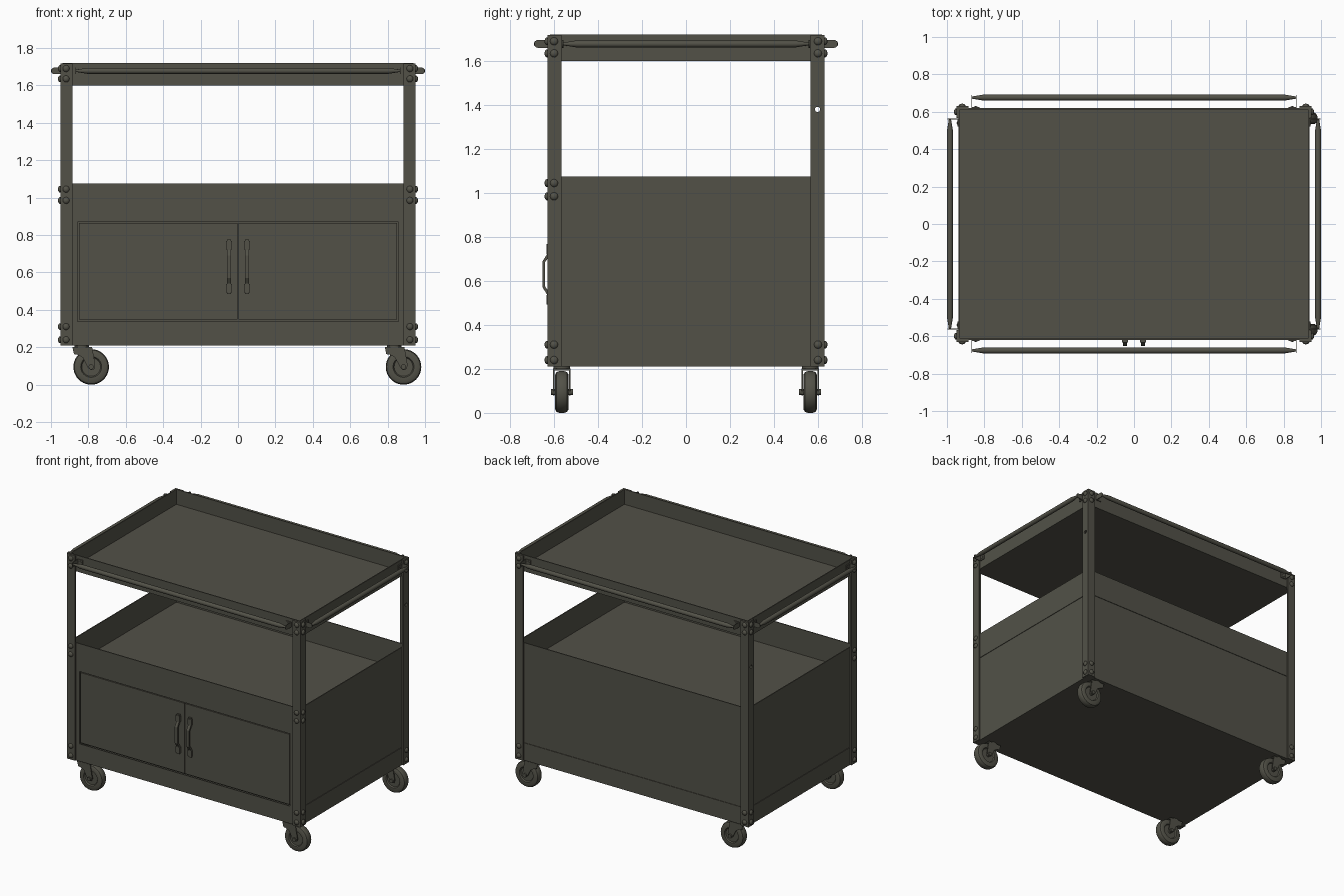
import bpy, bmesh, math
from mathutils import Vector, Matrix

if "Cube" in bpy.data.objects:
    bpy.data.objects.remove(bpy.data.objects["Cube"])

mat = bpy.data.materials.new("dark olive steel")
mat.diffuse_color = (0.085, 0.083, 0.064, 1)
mat.use_nodes = True
mat.node_tree.nodes["Principled BSDF"].inputs["Base Color"].default_value = mat.diffuse_color


def finish(name, bm, smooth=False):
    bmesh.ops.recalc_face_normals(bm, faces=bm.faces[:])
    me = bpy.data.meshes.new(name)
    bm.to_mesh(me)
    bm.free()
    me.materials.append(mat)
    ob = bpy.data.objects.new(name, me)
    bpy.context.collection.objects.link(ob)
    if smooth:
        bpy.ops.object.select_all(action='DESELECT')
        ob.select_set(True)
        bpy.context.view_layer.objects.active = ob
        bpy.ops.object.shade_smooth_by_angle(angle=math.radians(35))
    return ob


def box_bm(lo, hi):
    lo, hi = Vector(lo), Vector(hi)
    bm = bmesh.new()
    bmesh.ops.create_cube(bm, size=1, matrix=Matrix.Translation((lo + hi) / 2)
                          @ Matrix.Diagonal((*(hi - lo), 1)))
    return bm


def box(name, lo, hi):
    return finish(name, box_bm(lo, hi))


def tray(name, z0, z1, wall=0.01):
    """Open tray: inset the top of a box and push it down to the floor."""
    bm = box_bm((-0.937, -0.619, z0), (0.937, 0.619, z1))
    top = max(bm.faces, key=lambda f: f.calc_center_median().z)
    bmesh.ops.inset_region(bm, faces=[top], thickness=wall)
    r = bmesh.ops.extrude_face_region(bm, geom=[top])
    bmesh.ops.translate(bm, vec=(0, 0, z0 + wall - z1),
                        verts=[v for v in r['geom'] if isinstance(v, bmesh.types.BMVert)])
    if top.is_valid:
        bmesh.ops.delete(bm, geom=[top], context='FACES_ONLY')
    return finish(name, bm)


def lathe(name, profile, centre, axis, segs=24):
    """Turn (along, radius) points around an axis."""
    bm = bmesh.new()
    vs = [bm.verts.new((r, 0, a)) for a, r in profile]
    es = [bm.edges.new(p) for p in zip(vs, vs[1:])]
    bmesh.ops.spin(bm, geom=vs + es, cent=(0, 0, 0), axis=(0, 0, 1),
                   angle=math.tau, steps=segs)
    bmesh.ops.remove_doubles(bm, verts=bm.verts[:], dist=1e-5)
    rot = Vector(axis).to_track_quat('Z', 'Y').to_matrix().to_4x4()
    bm.transform(Matrix.Translation(centre) @ rot)
    return finish(name, bm, True)


def prism(name, pts, offset, vec, smooth=False):
    """Flat polygon swept along vec."""
    bm = bmesh.new()
    f = bm.faces.new([bm.verts.new(Vector(p) + Vector(offset)) for p in pts])
    r = bmesh.ops.extrude_face_region(bm, geom=[f])
    bmesh.ops.translate(bm, vec=vec, verts=[v for v in r['geom'] if isinstance(v, bmesh.types.BMVert)])
    return finish(name, bm, smooth)


# trays: top, middle and cabinet base
tray("top_tray", 1.60, 1.72)
tray("middle_tray", 0.88, 1.075)
tray("base_tray", 0.21, 0.338)

# cabinet sheets
box("back_panel", (-0.935, 0.605, 0.335), (0.935, 0.615, 0.883))
for s, n in ((-1, "left"), (1, "right")):
    xs = sorted((s * 0.923, s * 0.933))
    box(n + "_side_panel", (xs[0], -0.612, 0.335), (xs[1], 0.612, 0.883))
    # front frame and door
    xs = sorted((s * 0.857, s * 0.93))
    box(n + "_front_stile", (xs[0], -0.619, 0.338), (xs[1], -0.605, 0.88))
    xs = sorted((s * 0.003, s * 0.85))
    box(n + "_door", (xs[0], -0.618, 0.348), (xs[1], -0.600, 0.864))
    # door pull: bent strap with two feet
    strap = [(0, -.617, .485), (0, -.63, .485), (0, -.633, .54), (0, -.652, .57), (0, -.652, .69),
             (0, -.633, .72), (0, -.63, .775), (0, -.617, .775), (0, -.617, .72),
             (0, -.641, .685), (0, -.641, .575), (0, -.617, .54)]
    prism(n + "_door_pull", strap, (s * 0.048 - 0.011, 0, 0), (0.022, 0, 0))
    for z in (0.515, 0.745):
        box(n + "_pull_foot", (s * 0.048 - 0.016, -0.634, z - 0.022),
            (s * 0.048 + 0.016, -0.617, z + 0.022))
box("front_top_rail", (-0.86, -0.619, 0.87), (0.86, -0.605, 0.88))
box("door_backing", (-0.87, -0.602, 0.335), (0.87, -0.597, 0.883))

# angle-iron corner posts with a hole in each flange, and bolts
X, Y, W, T = 0.949, 0.63, 0.064, 0.011
bolt = [(0, 0.018), (0.004, 0.018), (0.008, 0.0155), (0.012, 0.009), (0.0135, 0)]
for sx in (-1, 1):
    for sy in (-1, 1):
        pts = [(0, 0), (W, 0), (W, T), (T, T), (T, W), (0, W)]
        post = prism("corner_post", [(sx * (X - a), sy * (Y - b), 0.21) for a, b in pts],
                     (0, 0, 0), (0, 0, 1.508))
        for p, ax in (((sx * (X - 0.032), sy * Y, 1.38), (0, 1, 0)),
                      ((sx * X, sy * (Y - 0.032), 1.38), (1, 0, 0))):
            cut = lathe("hole_cutter", [(-.03, 0), (-.03, .012), (.03, .012), (.03, 0)], p, ax, 16)
            cut.hide_render = True
            m = post.modifiers.new("hole", 'BOOLEAN')
            m.operation, m.object, m.solver = 'DIFFERENCE', cut, 'EXACT'
            bpy.context.view_layer.objects.active = post
            bpy.ops.object.modifier_apply(modifier=m.name)
            bpy.data.objects.remove(cut)
        heights = [1.69, 1.635, 0.31, 0.24] + ([1.045, 0.985] if sy < 0 else [])
        for z in heights:
            lathe("bolt_front_back", bolt, (sx * (X - 0.03), sy * Y, z), (0, sy, 0), 12)
            lathe("bolt_side", bolt, (sx * X, sy * (Y - 0.03), z), (sx, 0, 0), 12)


# push bars around the top tray: tapered rod on thin end brackets
def push_bar(name, half, out, rim, along, normal):
    along, normal = Vector(along), Vector(normal)
    z = Vector((0, 0, 1.678))
    prof = [(-half, 0), (-half, .006), (-half + .06, .016), (half - .06, .016), (half, .006), (half, 0)]
    lathe(name, prof, normal * out + z, along, 20)
    for s in (-1, 1):
        # bracket: strip with a rounded outer end, plus a foot on the tray
        pts = [normal * rim + Vector((0, 0, -.018)), normal * rim + Vector((0, 0, .018))]
        for i in range(9):
            a = math.pi / 2 - math.pi * i / 8
            pts.append(normal * (out - .004 + .018 * math.cos(a)) + Vector((0, 0, .018 * math.sin(a))))
        pts = [pts[0]] + pts[1:]
        prism(name + "_bracket", pts, z + along * s * half, along * s * 0.005)
        c = normal * (rim + .003) + z + along * s * (half - .018)
        h = Vector([abs(a) * .02 + abs(n) * .004 for a, n in zip(along, normal)]) + Vector((0, 0, .018))
        box(name + "_foot", c - h, c + h)
        lathe(name + "_rivet", [(0, .01), (.004, .009), (.007, 0)], c + normal * .003, normal, 12)


push_bar("front_push_bar", 0.865, 0.676, 0.618, (1, 0, 0), (0, -1, 0))
push_bar("back_push_bar", 0.865, 0.676, 0.618, (1, 0, 0), (0, 1, 0))
push_bar("left_push_bar", 0.558, 0.984, 0.936, (0, 1, 0), (-1, 0, 0))
push_bar("right_push_bar", 0.558, 0.984, 0.936, (0, 1, 0), (1, 0, 0))

# casters, all trailing towards +x
tyre = [(-.02, 0), (-.02, .05), (-.029, .056), (-.03, .08), (-.024, .09), (-.012, .095),
        (.012, .095), (.024, .09), (.03, .08), (.029, .056), (.02, .05), (.02, 0)]
fork = [(-.05, 0, .2), (.055, 0, .2), (.072, 0, .105), (.066, 0, .083), (.048, 0, .078),
        (.033, 0, .09), (.005, 0, .145), (-.022, 0, .16), (-.042, 0, .163)]
for sx in (-1, 1):
    for sy in (-1, 1):
        x, y = sx * 0.835, sy * 0.565
        lathe("caster_wheel", tyre, (x + .05, y, .095), (0, 1, 0), 40)
        lathe("caster_axle", [(-.05, 0), (-.05, .014), (.05, .014), (.05, 0)],
              (x + .05, y, .095), (0, 1, 0), 12)
        for s in (-1, 1):
            prism("caster_fork", fork, (x, y + s * .037 - .003, 0), (0, .006, 0))
        box("caster_fork_top", (x - .05, y - .04, .193), (x + .055, y + .04, .201))
        lathe("caster_swivel", [(.199, 0), (.199, .038), (.212, .038), (.212, 0)], (x, y, 0), (0, 0, 1))
